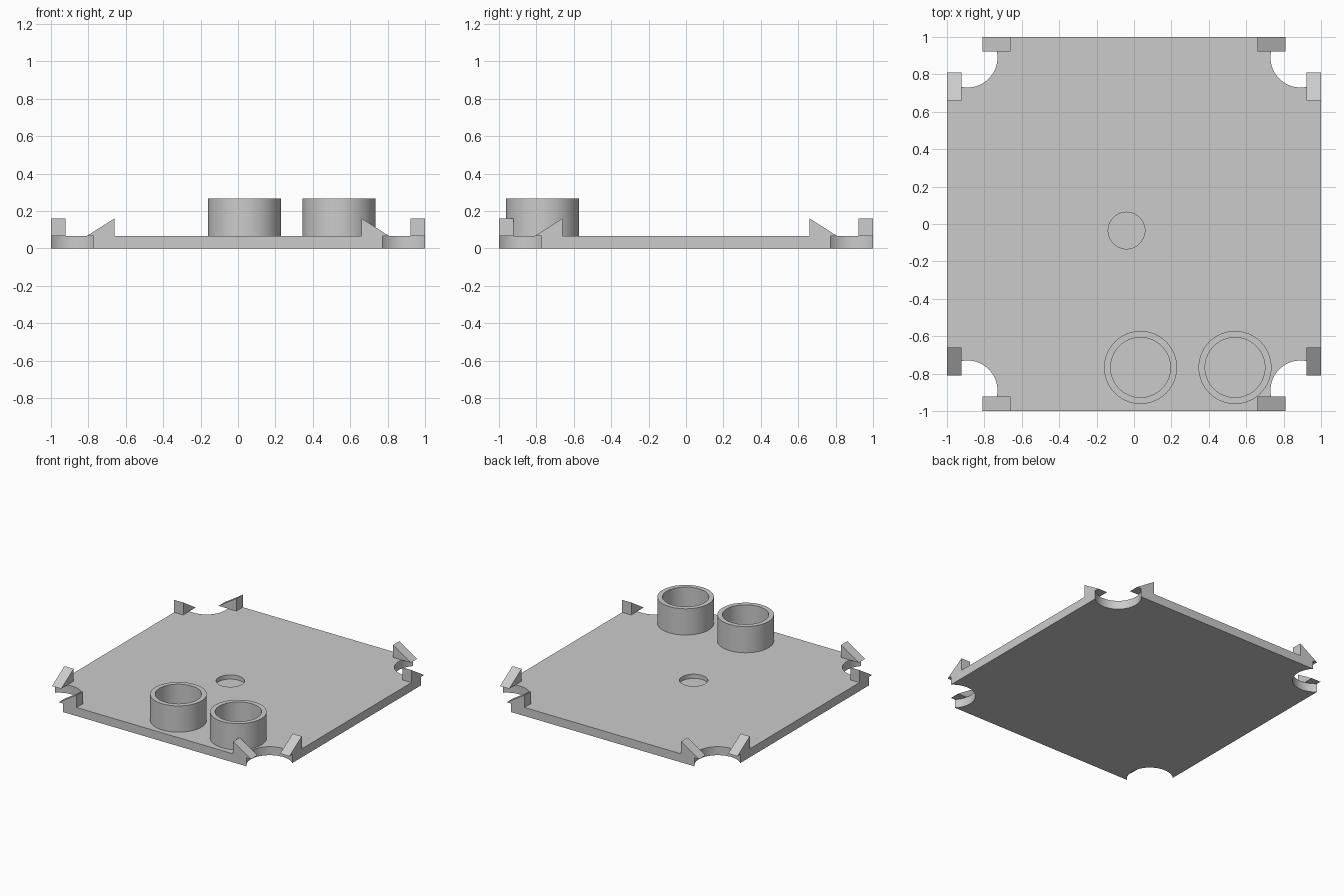
import bpy, bmesh, math
from mathutils import Matrix, Vector

if "Cube" in bpy.data.objects:
    bpy.data.objects.remove(bpy.data.objects["Cube"])

THICK = 0.065      # plate thickness
TOP = 0.265        # top of the tubes
CLIP_TOP = 0.16    # top of the corner wedges

grey = bpy.data.materials.new("plain grey")
grey.diffuse_color = (0.6, 0.6, 0.6, 1)
grey.use_nodes = True
grey.node_tree.nodes["Principled BSDF"].inputs["Base Color"].default_value = grey.diffuse_color


def finish(name, bm):
    """Turn a bmesh into a shaded object."""
    bmesh.ops.recalc_face_normals(bm, faces=bm.faces)
    me = bpy.data.meshes.new(name)
    bm.to_mesh(me)
    bm.free()
    me.materials.append(grey)
    ob = bpy.data.objects.new(name, me)
    bpy.context.collection.objects.link(ob)
    return ob


def smooth(ob):
    bpy.ops.object.select_all(action='DESELECT')
    ob.select_set(True)
    bpy.context.view_layer.objects.active = ob
    bpy.ops.object.shade_smooth_by_angle(angle=math.radians(30))


def prism(name, points, offset):
    """Extrude a closed outline along the offset vector."""
    bm = bmesh.new()
    face = bm.faces.new([bm.verts.new(p) for p in points])
    new = bmesh.ops.extrude_face_region(bm, geom=[face], use_keep_orig=True)["geom"]
    bmesh.ops.translate(bm, vec=offset,
                        verts=[v for v in new if isinstance(v, bmesh.types.BMVert)])
    return finish(name, bm)


def circle(x, y, r, z, n=64):
    return [(x + r * math.cos(2 * math.pi * i / n),
             y + r * math.sin(2 * math.pi * i / n), z) for i in range(n)]


# Square plate with a round bite out of each corner
C, R, N = 0.89, 0.16, 28
half = math.acos((1 - C) / R)
start, end = -half, half - 1.5 * math.pi
outline = []
for k in range(4):
    turn = Matrix.Rotation(k * math.pi / 2, 3, 'Z')
    for i in range(N + 1):
        a = start + (end - start) * i / N
        outline.append(turn @ Vector((C + R * math.cos(a), C + R * math.sin(a), 0)))
plate = prism("base_plate", outline, (0, 0, THICK))

# Shallow round recess near the middle
cutter = prism("recess_cutter", circle(-0.04, -0.035, 0.098, 0.033), (0, 0, 0.1))
cutter.hide_render = True
mod = plate.modifiers.new("recess", 'BOOLEAN')
mod.operation, mod.solver, mod.object = 'DIFFERENCE', 'EXACT', cutter
bpy.context.view_layer.objects.active = plate
bpy.ops.object.modifier_apply(modifier=mod.name)
bpy.data.objects.remove(cutter)
smooth(plate)

# Two open tubes standing on the plate
for name, x in (("middle_tube", 0.035), ("right_tube", 0.54)):
    bm = bmesh.new()
    rings = [[bm.verts.new(p) for p in circle(x, -0.767, r, z)]
             for r, z in ((0.195, THICK), (0.195, TOP), (0.16, TOP), (0.16, THICK))]
    for a, b in zip(rings, rings[1:]):
        for i in range(len(a)):
            j = (i + 1) % len(a)
            bm.faces.new((a[i], a[j], b[j], b[i]))
    smooth(finish(name, bm))

# Pairs of wedges along each edge, sloping down towards the corners
for k in range(4):
    for s, side in ((-1, "left"), (1, "right")):
        wedge = prism(f"corner_wedge_{side}_{k + 1}",
                      [(s * 0.81, -1, THICK), (s * 0.66, -1, THICK),
                       (s * 0.66, -1, CLIP_TOP)], (0, 0.077, 0))
        wedge.data.transform(Matrix.Rotation(k * math.pi / 2, 4, 'Z'))
